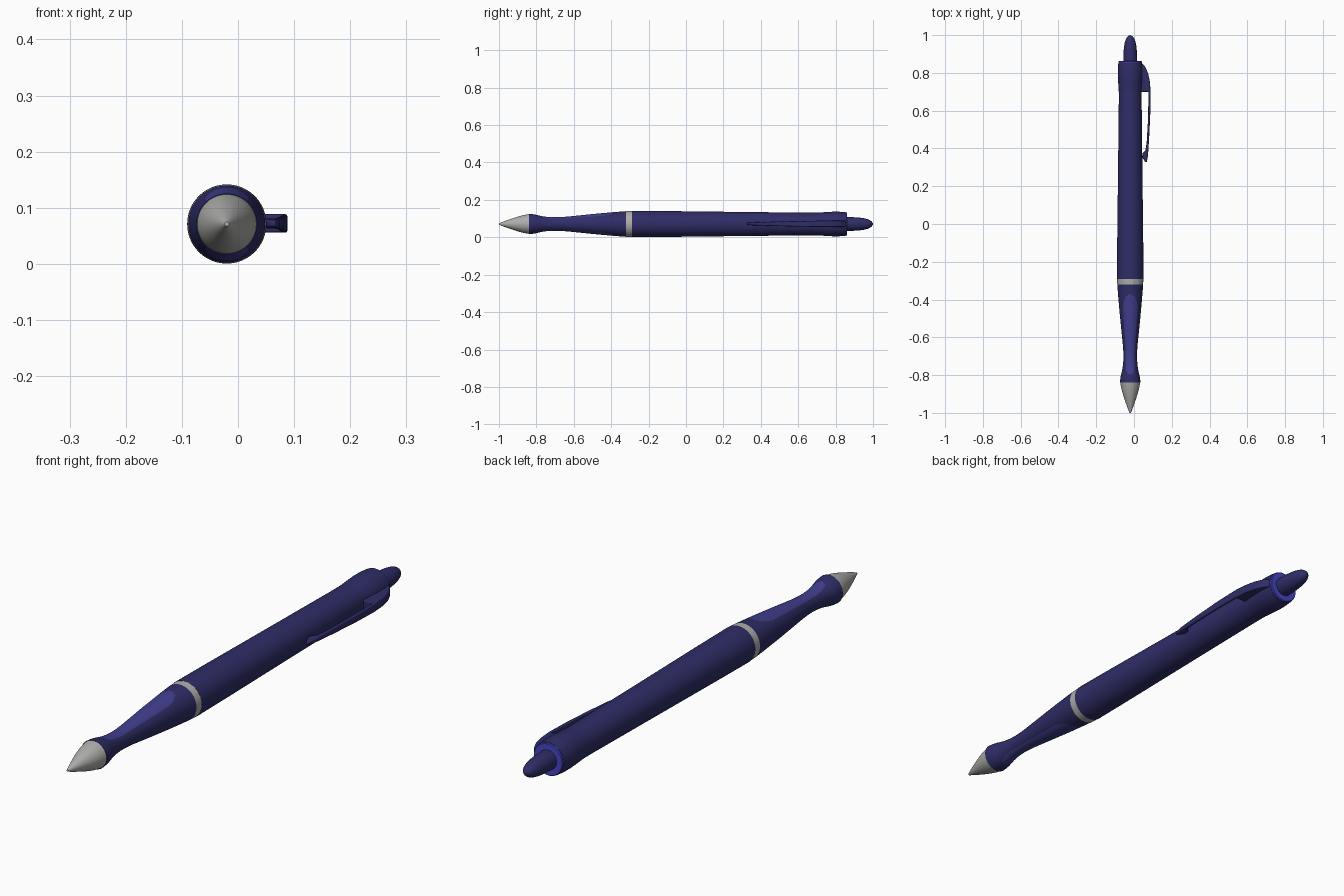
import bpy, bmesh, math
from mathutils import Vector

cube = bpy.data.objects.get("Cube")
if cube:
    bpy.data.objects.remove(cube, do_unlink=True)

AXIS_X, AXIS_Z = -0.02, 0.071
SEGMENTS = 96


def material(name, rgb):
    m = bpy.data.materials.new(name)
    m.use_nodes = True
    m.diffuse_color = (*rgb, 1)
    bsdf = next(n for n in m.node_tree.nodes if n.type == 'BSDF_PRINCIPLED')
    bsdf.inputs["Base Color"].default_value = (*rgb, 1)
    return m


navy = material("navy plastic", (0.028, 0.026, 0.135))
pad_blue = material("grip pad blue", (0.052, 0.049, 0.27))
ring_blue = material("bright ring blue", (0.062, 0.06, 0.55))
metal = material("grey metal", (0.42, 0.42, 0.41))


def smooth_profile(pts, steps):
    """Catmull-Rom curve through (y, radius) points."""
    p = [Vector(q) for q in [pts[0]] + pts + [pts[-1]]]
    out = []
    for a, b, c, d in zip(p, p[1:], p[2:], p[3:]):
        for i in range(steps):
            t = i / steps
            out.append(0.5 * (2 * b + (c - a) * t + (2 * a - 5 * b + 4 * c - d) * t * t
                              + (3 * b - a - 3 * c + d) * t ** 3))
    return [tuple(v) for v in out] + [pts[-1]]


def finish(name, bm, mats, angle=35):
    bmesh.ops.recalc_face_normals(bm, faces=bm.faces)
    mesh = bpy.data.meshes.new(name)
    bm.to_mesh(mesh)
    bm.free()
    for m in mats:
        mesh.materials.append(m)
    ob = bpy.data.objects.new(name, mesh)
    bpy.context.collection.objects.link(ob)
    bpy.ops.object.select_all(action='DESELECT')
    ob.select_set(True)
    bpy.context.view_layer.objects.active = ob
    bpy.ops.object.shade_smooth_by_angle(angle=math.radians(angle))
    return ob


def lathe(name, profile, mats, rule=None):
    """Turn a (y, radius) profile around the pen axis."""
    bm = bmesh.new()
    rings = []
    for y, r in profile:
        rings.append([bm.verts.new((AXIS_X + r * math.sin(a), y, AXIS_Z + r * math.cos(a)))
                      for a in (2 * math.pi * k / SEGMENTS for k in range(SEGMENTS))])
    for r0, r1 in zip(rings, rings[1:]):
        for k in range(SEGMENTS):
            n = (k + 1) % SEGMENTS
            bm.faces.new((r0[k], r0[n], r1[n], r1[k]))
    bmesh.ops.remove_doubles(bm, verts=bm.verts, dist=1e-5)
    if rule:
        for f in bm.faces:
            f.material_index = rule(f.calc_center_median())
    return finish(name, bm, mats)


def grip_pad(c):
    """Rounded pads on the upper and lower side of the grip."""
    angle = math.degrees(math.atan2(abs(c.x - AXIS_X), abs(c.z - AXIS_Z)))
    end = abs(c.y + 0.585) / 0.21
    return int(end < 1 and angle < 42 * (1 - end ** 6) ** 0.5)


# Writing tip
lathe("writing_tip", [(-1, 0)] + smooth_profile(
    [(-1, 0.004), (-0.96, 0.019), (-0.91, 0.036), (-0.87, 0.047), (-0.838, 0.053)], 5)
    + [(-0.838, 0)], [metal])

# Waisted grip with coloured pads
lathe("grip", [(-0.84, 0.045)] + smooth_profile(
    [(-0.84, 0.0545), (-0.81, 0.051), (-0.77, 0.042), (-0.72, 0.0365), (-0.66, 0.0375),
     (-0.58, 0.045), (-0.48, 0.055), (-0.39, 0.063), (-0.32, 0.0685)], 10)
    + [(-0.32, 0.05)], [navy, pad_blue], grip_pad)

# Metal band
lathe("centre_band", [(-0.32, 0.05), (-0.32, 0.0685), (-0.29, 0.0695), (-0.29, 0.05)], [metal])

# Barrel with swollen collar
lathe("barrel", [(-0.29, 0.05), (-0.29, 0.07)] + smooth_profile(
    [(-0.285, 0.0705), (-0.1, 0.069), (0.2, 0.0655), (0.5, 0.0622), (0.68, 0.0605),
     (0.73, 0.0625), (0.78, 0.0655), (0.82, 0.0655), (0.855, 0.0625)], 6)
    + [(0.855, 0.03)], [navy])

# Bright end ring
lathe("end_ring", [(0.85, 0.03), (0.85, 0.0615), (0.859, 0.0615), (0.862, 0.059),
                   (0.862, 0.03)], [ring_blue])

# Push button
lathe("push_button", [(0.85, 0)] + smooth_profile(
    [(0.85, 0.037), (0.9, 0.036), (0.95, 0.031), (0.98, 0.022), (0.995, 0.01), (1, 0)], 6),
    [navy])

# Pocket clip: side outline, tapered towards its free end
outline = [(0.02, 0.855), (0.04, 0.855), (0.058, 0.835), (0.074, 0.8), (0.084, 0.755),
           (0.088, 0.7), (0.087, 0.6), (0.081, 0.47), (0.074, 0.36), (0.067, 0.326),
           (0.058, 0.328), (0.044, 0.355), (0.046, 0.375), (0.06, 0.39), (0.067, 0.43),
           (0.074, 0.55), (0.077, 0.7), (0.02, 0.7)]
bm = bmesh.new()
sides = []
for s in (-1, 1):
    sides.append([bm.verts.new((x, y, AXIS_Z + 0.001 + s * (
        0.0165 if y > 0.7 else 0.005 + 0.0115 * ((y - 0.32) / 0.38) ** 0.6)))
        for x, y in outline])
bm.faces.new(sides[0])
bm.faces.new(sides[1])
for i in range(len(outline)):
    j = (i + 1) % len(outline)
    bm.faces.new((sides[0][i], sides[0][j], sides[1][j], sides[1][i]))
clip = finish("pocket_clip", bm, [navy], 40)
bevel = clip.modifiers.new("rounded edges", 'BEVEL')
bevel.width = 0.004
bevel.segments = 3
bevel.limit_method = 'ANGLE'
bevel.angle_limit = math.radians(50)
